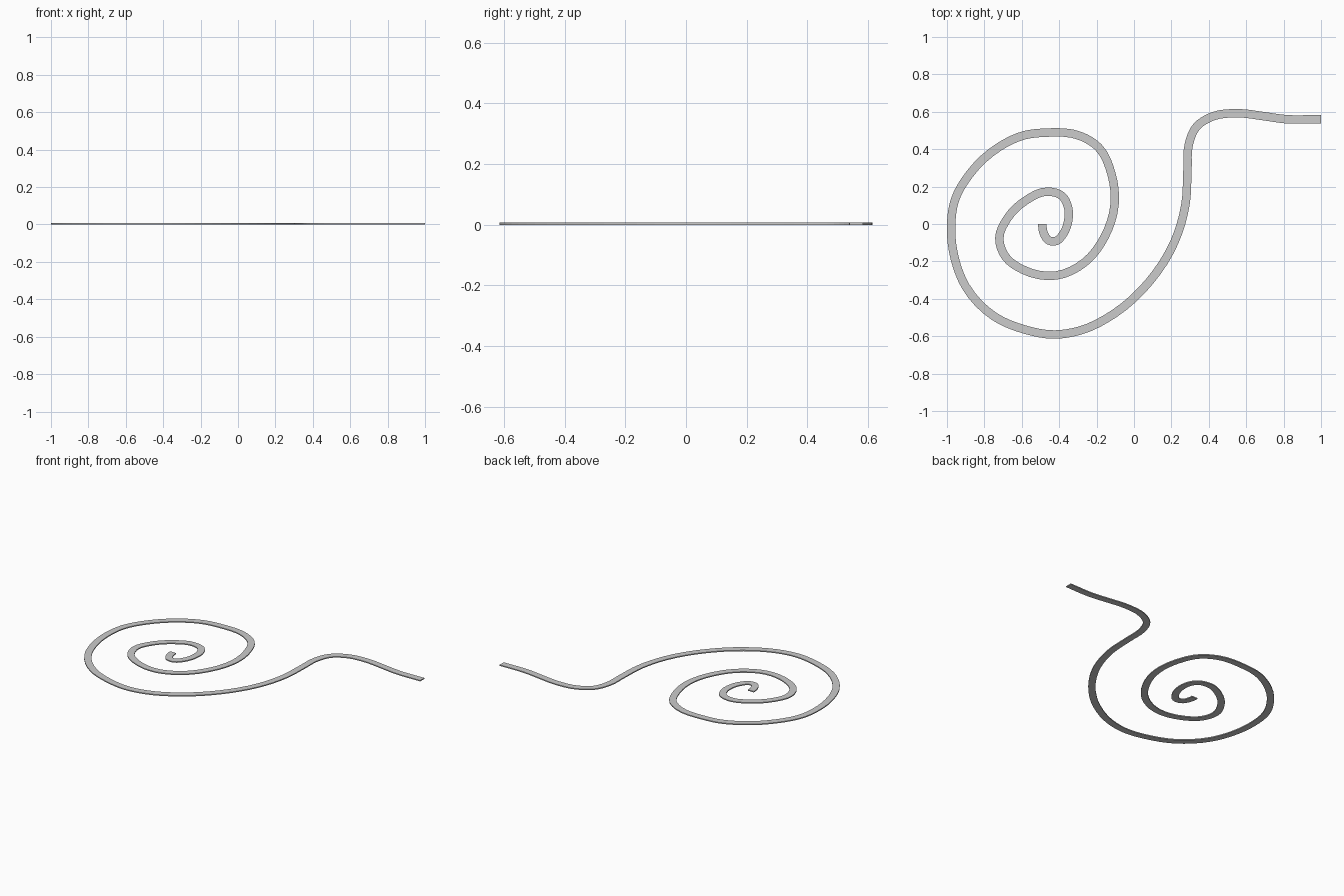
import bpy, bmesh
from mathutils import Vector

if "Cube" in bpy.data.objects:
    bpy.data.objects.remove(bpy.data.objects["Cube"])

WIDTH, THICK, STEPS = 0.045, 0.007, 4

# Centre line from the inner spiral end to the straight tail
PATH = [
    (-.49, 0), (-.482, -.05), (-.455, -.088), (-.415, -.09), (-.38, -.055), (-.35, .03),
    (-.354, .095), (-.385, .15), (-.46, .173), (-.58, .125), (-.677, .03), (-.72, -.075),
    (-.687, -.175), (-.596, -.243), (-.415, -.275), (-.265, -.206), (-.158, -.07),
    (-.104, .104), (-.12, .265), (-.19, .41), (-.28, .468), (-.48, .488), (-.585, .475),
    (-.72, .413), (-.88, .265), (-.957, .13), (-.978, -.02), (-.957, -.19), (-.9, -.334),
    (-.746, -.495), (-.585, -.564), (-.425, -.591), (-.29, -.57), (-.104, -.478),
    (.083, -.307), (.217, -.094), (.275, .104), (.286, .29), (.293, .425), (.334, .52),
    (.42, .575), (.56, .592), (.69, .577), (.805, .561), (1, .561)]


def smooth_path(points, steps):
    """Points on a smooth curve through the given points."""
    p = [Vector(q) for q in points]
    n = len(p)
    tan = []
    for i in range(n):
        if i in (0, n - 1):
            tan.append((p[1] - p[0]) if i == 0 else (p[-1] - p[-2]))
            tan[-1].normalize()
        else:
            a, b = p[i] - p[i - 1], p[i + 1] - p[i]
            tan.append((a / a.length ** 2 + b / b.length ** 2).normalized())
    tan[0], tan[-1] = Vector((0, -1)), Vector((1, 0))
    out = []
    for i in range(n - 1):
        d = (p[i + 1] - p[i]).length
        for k in range(steps):
            t = k / steps
            out.append(p[i] * (2*t**3 - 3*t**2 + 1) + tan[i] * d * (t**3 - 2*t**2 + t)
                       + p[i + 1] * (3*t**2 - 2*t**3) + tan[i + 1] * d * (t**3 - t**2))
    return out + [p[-1]], tan[0], tan[-1]


# Flat rectangular strip swept along the path
line, first, last = smooth_path(PATH, STEPS)
bm = bmesh.new()
rings = []
for i, c in enumerate(line):
    t = first if i == 0 else last if i == len(line) - 1 else (line[i + 1] - line[i - 1]).normalized()
    side = Vector((-t.y, t.x)) * WIDTH / 2
    rings.append([bm.verts.new((*(c + side * s), z))
                  for s, z in ((1, 0), (-1, 0), (-1, THICK), (1, THICK))])
for a, b in zip(rings, rings[1:]):
    for k in range(4):
        j = (k + 1) % 4
        bm.faces.new((a[k], a[j], b[j], b[k]))
bm.faces.new(rings[0])
bm.faces.new(rings[-1][::-1])
bmesh.ops.recalc_face_normals(bm, faces=bm.faces[:])

mesh = bpy.data.meshes.new("spiral_strip")
bm.to_mesh(mesh)
bm.free()
strip = bpy.data.objects.new("spiral_strip", mesh)
bpy.context.collection.objects.link(strip)
